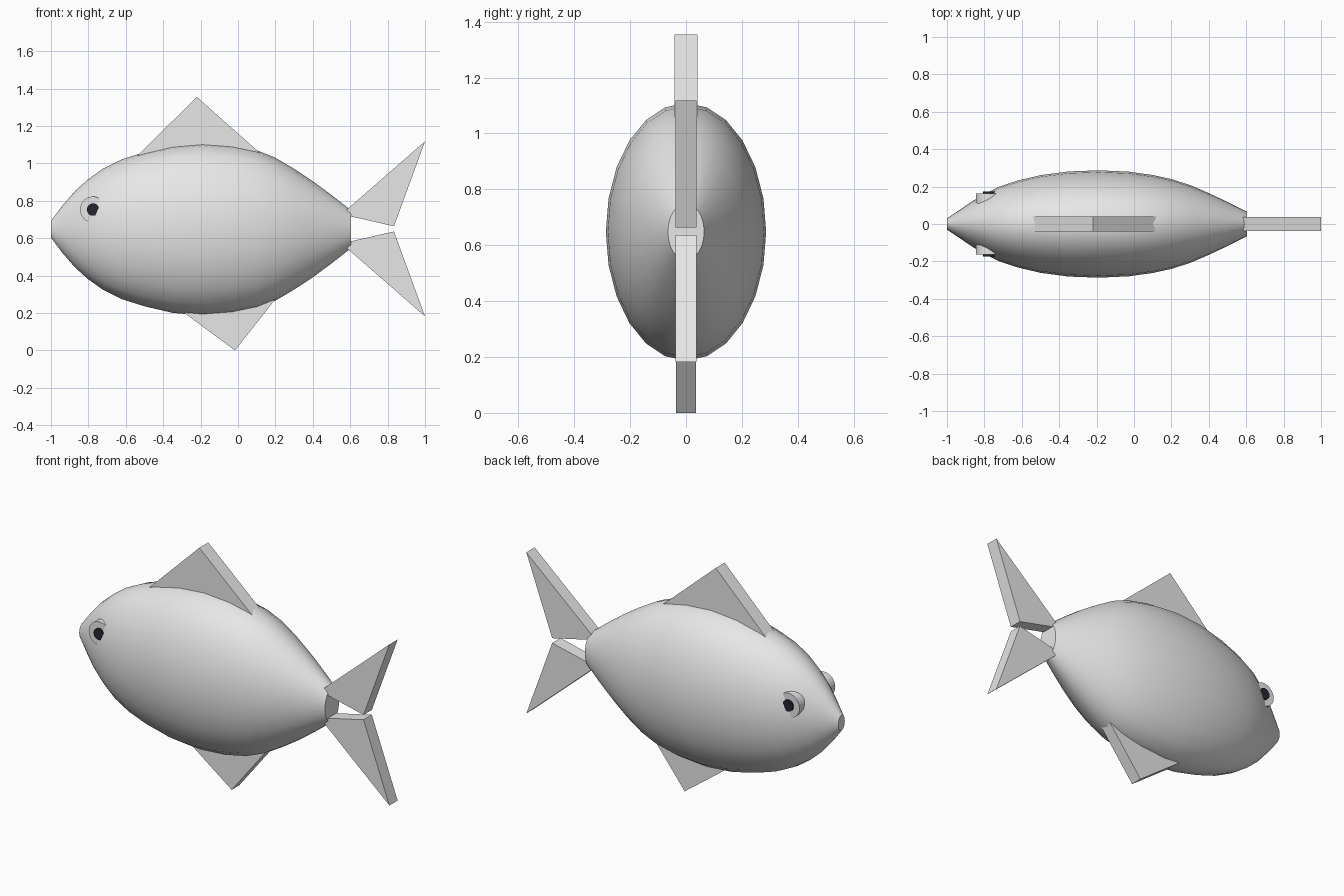
import bpy, bmesh, math

if "Cube" in bpy.data.objects:
    bpy.data.objects.remove(bpy.data.objects["Cube"])

def material(name, rgb):
    m = bpy.data.materials.new(name)
    m.diffuse_color = (*rgb, 1)
    m.use_nodes = True
    m.node_tree.nodes["Principled BSDF"].inputs["Base Color"].default_value = m.diffuse_color
    return m

GREY = material("light grey", (0.8, 0.8, 0.8))
DARK = material("dark pupil", (0.018, 0.018, 0.032))
MID = 0.648  # height of the body axis

def add_object(name, bm, mat):
    bmesh.ops.recalc_face_normals(bm, faces=bm.faces[:])
    me = bpy.data.meshes.new(name)
    bm.to_mesh(me)
    bm.free()
    me.materials.append(mat)
    ob = bpy.data.objects.new(name, me)
    bpy.context.collection.objects.link(ob)
    return ob

# body: elliptical rings (x, half width, half height) lofted nose to tail
STATIONS = [(-1.0, 0.03, 0.045), (-0.94, 0.07, 0.125), (-0.87, 0.118, 0.206),
            (-0.80, 0.160, 0.268), (-0.72, 0.200, 0.325), (-0.62, 0.233, 0.374),
            (-0.50, 0.261, 0.412), (-0.35, 0.281, 0.447), (-0.19, 0.287, 0.461),
            (-0.03, 0.280, 0.449), (0.10, 0.262, 0.422), (0.20, 0.240, 0.382),
            (0.30, 0.208, 0.323), (0.40, 0.165, 0.257), (0.50, 0.118, 0.183),
            (0.605, 0.065, 0.101)]
SIDES = 24
bm = bmesh.new()
rings = []
for x, w, h in STATIONS:
    rings.append([bm.verts.new((x, w * math.cos(a), MID + h * math.sin(a)))
                  for a in (2 * math.pi * i / SIDES for i in range(SIDES))])
for a, b in zip(rings, rings[1:]):
    for i in range(SIDES):
        j = (i + 1) % SIDES
        bm.faces.new((a[i], a[j], b[j], b[i]))
bm.faces.new(rings[0])
bm.faces.new(rings[-1])
body = add_object("body", bm, GREY)
bpy.context.view_layer.objects.active = body
body.select_set(True)
bpy.ops.object.shade_smooth_by_angle(angle=math.radians(35))
body.select_set(False)

# fins: flat triangular slabs whose roots sit inside the body
def fin(name, points, half):
    bm = bmesh.new()
    face = bm.faces.new([bm.verts.new((x, -half, z)) for x, z in points])
    ext = bmesh.ops.extrude_face_region(bm, geom=[face], use_keep_orig=True)
    verts = [v for v in ext["geom"] if isinstance(v, bmesh.types.BMVert)]
    bmesh.ops.translate(bm, verts=verts, vec=(0, 2 * half, 0))
    add_object(name, bm, GREY)

fin("dorsal_fin", [(-0.22, 1.355), (-0.58, 1.0), (0.18, 1.0)], 0.041)
fin("belly_fin", [(-0.016, 0.0), (-0.354, 0.25), (0.24, 0.325)], 0.035)
tail = [(0.553, 0.728), (0.834, 0.664), (1.0, 1.118)]
fin("upper_tail_fin", tail, 0.038)
fin("lower_tail_fin", [(x, 1.3 - z) for x, z in tail], 0.038)

# eyes: discs facing sideways, partly sunk in the head
def disc(name, side, radius, y0, y1, mat):
    bm = bmesh.new()
    bmesh.ops.create_cone(bm, cap_ends=True, segments=24, radius1=radius,
                          radius2=radius, depth=y1 - y0)
    for v in bm.verts:
        x, y, z = v.co
        v.co = (-0.775 + x, side * ((y0 + y1) / 2 + z), 0.753 + y)
    add_object(name, bm, mat)

for side, label in ((-1, "front"), (1, "back")):
    disc(label + "_eye", side, 0.07, 0.09, 0.164, GREY)
    disc(label + "_pupil", side, 0.033, 0.16, 0.173, DARK)
